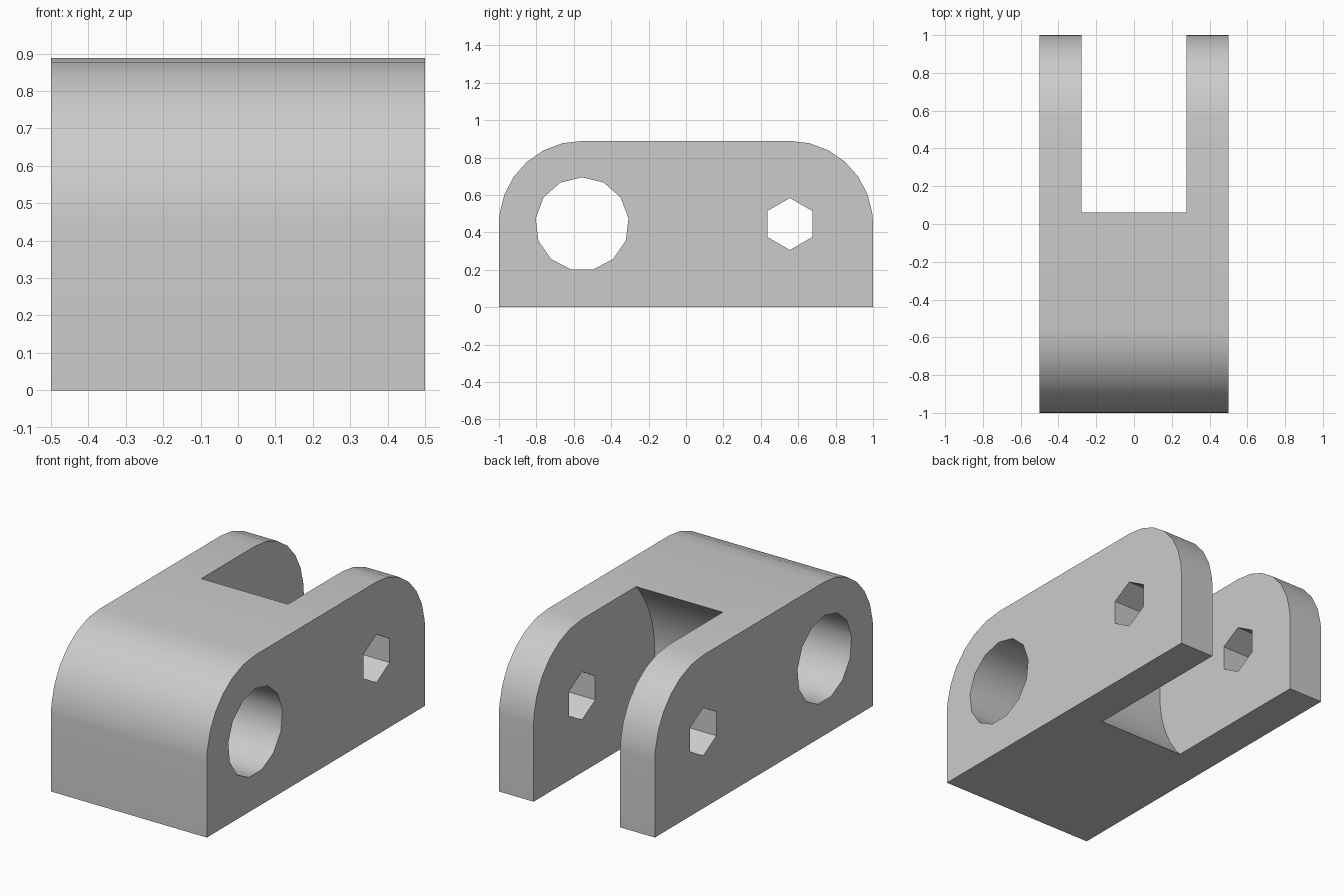
import bpy
import bmesh
from math import sin, cos, radians

if "Cube" in bpy.data.objects:
    bpy.data.objects.remove(bpy.data.objects["Cube"], do_unlink=True)

PIN_Y, MID, HEIGHT = 5 / 9, 4 / 9, 8 / 9     # hole offset, axis height, total height
STEP = 360 / 26                              # facet angle of the rounded corners

grey = bpy.data.materials.new("plain grey")
grey.use_nodes = True
grey.diffuse_color = (0.6, 0.6, 0.6, 1)
grey.node_tree.nodes["Principled BSDF"].inputs["Base Color"].default_value = (0.6, 0.6, 0.6, 1)


def arc(cy, radius, start, step, count):
    """Points in the y-z plane around the axis height."""
    return [(cy + radius * cos(radians(start + i * step)),
             MID + radius * sin(radians(start + i * step))) for i in range(count)]


def prism(name, profile, half_width):
    """Extrude a y-z profile symmetrically along x."""
    bm = bmesh.new()
    face = bm.faces.new([bm.verts.new((-half_width, y, z)) for y, z in profile])
    extruded = bmesh.ops.extrude_face_region(bm, geom=[face])
    verts = [v for v in extruded["geom"] if isinstance(v, bmesh.types.BMVert)]
    bmesh.ops.translate(bm, verts=verts, vec=(2 * half_width, 0, 0))
    bmesh.ops.recalc_face_normals(bm, faces=bm.faces)
    mesh = bpy.data.meshes.new(name)
    bm.to_mesh(mesh)
    bm.free()
    obj = bpy.data.objects.new(name, mesh)
    bpy.context.collection.objects.link(obj)
    return obj


# Block with two rounded upper corners
back_corner = arc(PIN_Y, MID, STEP / 2, STEP, 7)
front_corner = [(-y, z) for y, z in reversed(back_corner)]
profile = [(-1, 0), (1, 0), (1, MID)] + back_corner + front_corner + [(-1, MID)]
body = prism("clevis_body", profile, 0.5)
body.data.materials.append(grey)

# Cutters: slot with a concave end, large bore, hexagonal pin holes
slot = [(1.3, 1.3)] + [(PIN_Y, 1.3)] + arc(PIN_Y, 2 / 3, 90, 7.5, 25) + [(PIN_Y, -0.4), (1.3, -0.4)]
cutters = [
    prism("slot_cutter", slot, 5 / 18),
    prism("bore_cutter", arc(-PIN_Y, 0.25, 90, 360 / 13, 13), 0.7),
    prism("pin_hole_cutter", arc(PIN_Y, 0.139, 90, 60, 6), 0.7),
]

bpy.ops.object.select_all(action="DESELECT")
body.select_set(True)
bpy.context.view_layer.objects.active = body
for cutter in cutters:
    cutter.hide_render = True
    cut = body.modifiers.new(cutter.name, "BOOLEAN")
    cut.operation = "DIFFERENCE"
    cut.solver = "EXACT"
    cut.object = cutter
    bpy.ops.object.modifier_apply(modifier=cut.name)
    bpy.data.objects.remove(cutter, do_unlink=True)

bpy.ops.object.shade_smooth_by_angle(angle=radians(30))
